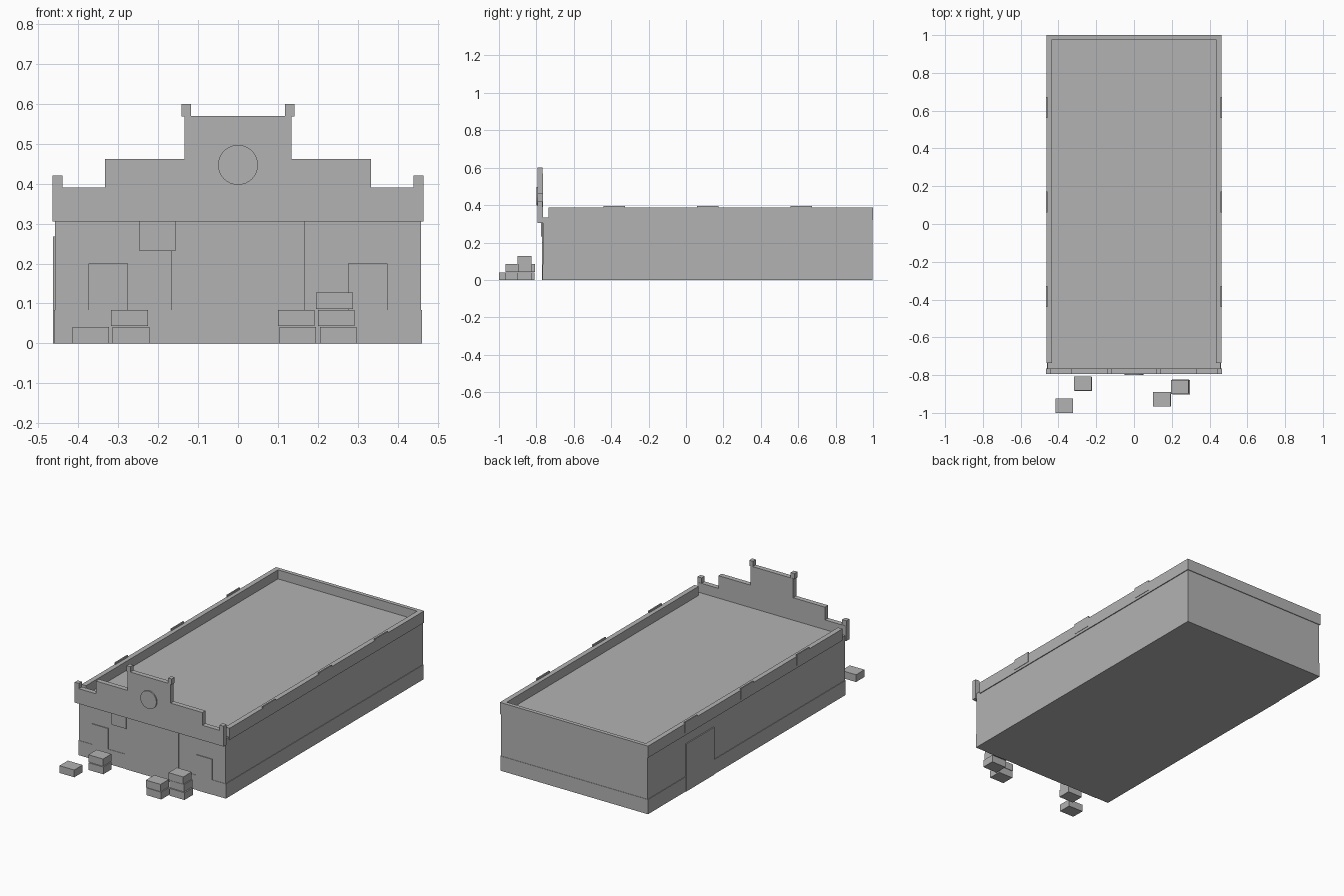
import bpy
import bmesh

cube = bpy.data.objects.get("Cube")
if cube:
    bpy.data.objects.remove(cube, do_unlink=True)

grey = bpy.data.materials.new("plain grey")
grey.use_nodes = True
colour = (0.45, 0.45, 0.45, 1)
grey.diffuse_color = colour
grey.node_tree.nodes["Principled BSDF"].inputs["Base Color"].default_value = colour


def finish(name, bm):
    bmesh.ops.recalc_face_normals(bm, faces=bm.faces)
    mesh = bpy.data.meshes.new(name)
    bm.to_mesh(mesh)
    bm.free()
    mesh.materials.append(grey)
    obj = bpy.data.objects.new(name, mesh)
    bpy.context.collection.objects.link(obj)
    return obj


def box(name, x, y, z):
    """Box given by its (low, high) range on each axis."""
    bm = bmesh.new()
    bmesh.ops.create_cube(bm, size=1)
    for v in bm.verts:
        v.co = [r[0] if c < 0 else r[1] for c, r in zip(v.co, (x, y, z))]
    return finish(name, bm)


def front_panel(name, outline, y0, y1):
    """Outline in x and z, extruded from y0 to y1."""
    bm = bmesh.new()
    face = bm.faces.new([bm.verts.new((x, y0, z)) for x, z in outline])
    new = bmesh.ops.extrude_face_region(bm, geom=[face])["geom"]
    for v in new:
        if isinstance(v, bmesh.types.BMVert):
            v.co.y = y1
    return finish(name, bm)


def pair(name, x, y, z):
    """The same box on the left (+x) and the right (-x)."""
    box("left_" + name, x, y, z)
    box("right_" + name, (-x[1], -x[0]), y, z)


FRONT, BACK = -0.765, 0.996

# Main block, whose top is the sunken roof, and the low plinth
box("building_body", (-0.458, 0.458), (FRONT, BACK), (0, 0.335))
box("plinth", (-0.461, 0.461), (-0.767, 0.998), (0, 0.083))

# Parapet around the sides and back
pair("parapet", (0.435, 0.463), (-0.735, 1), (0.32, 0.386))
box("back_parapet", (-0.435, 0.435), (0.978, 1), (0.32, 0.386))
for i, y in enumerate((-0.44, 0.06, 0.56)):
    pair(f"parapet_plate_{i + 1}", (0.458, 0.465), (y, y + 0.113), (0.335, 0.396))

# Stepped false front, mirrored from its right-hand steps
steps = [(0.465, 0.305), (0.465, 0.39), (0.333, 0.39),
         (0.333, 0.462), (0.134, 0.462), (0.134, 0.57)]
outline = steps + [(-x, z) for x, z in reversed(steps)]
front_panel("stepped_front", outline, -0.793, FRONT)
pair("outer_post", (0.439, 0.465), (-0.793, -0.766), (0.388, 0.42))
pair("inner_post", (0.118, 0.141), (-0.793, -0.766), (0.568, 0.6))

# Round emblem on the false front
bm = bmesh.new()
bmesh.ops.create_cone(bm, cap_ends=True, segments=32, radius1=0.05, radius2=0.05, depth=0.008)
emblem = finish("round_emblem", bm)
emblem.rotation_euler.x = 1.5708
emblem.location = (0, -0.796, 0.447)

# Doors and hanging sign
box("main_entrance", (-0.166, 0.166), (-0.769, FRONT), (0, 0.306))
pair("front_door", (0.275, 0.375), (-0.769, FRONT), (0, 0.2))
box("hanging_sign", (-0.247, -0.157), (-0.774, FRONT), (0.231, 0.306))
box("side_door", (-0.464, -0.458), (0.41, 0.66), (0, 0.268))

# Stacked crates: low x and y corner of each level, from the ground up
stacks = {
    "single": [(-0.415, -1.0)],
    "right": [(-0.314, -0.885), (-0.318, -0.882)],
    "middle": [(0.104, -0.965), (0.1, -0.965)],
    "left": [(0.205, -0.902), (0.2, -0.898), (0.196, -0.9)],
}
for label, levels in stacks.items():
    for i, (x, y) in enumerate(levels):
        z = 0.043 * i
        box(f"{label}_crate_{i + 1}", (x, x + 0.092), (y, y + 0.075), (z, z + 0.041))
